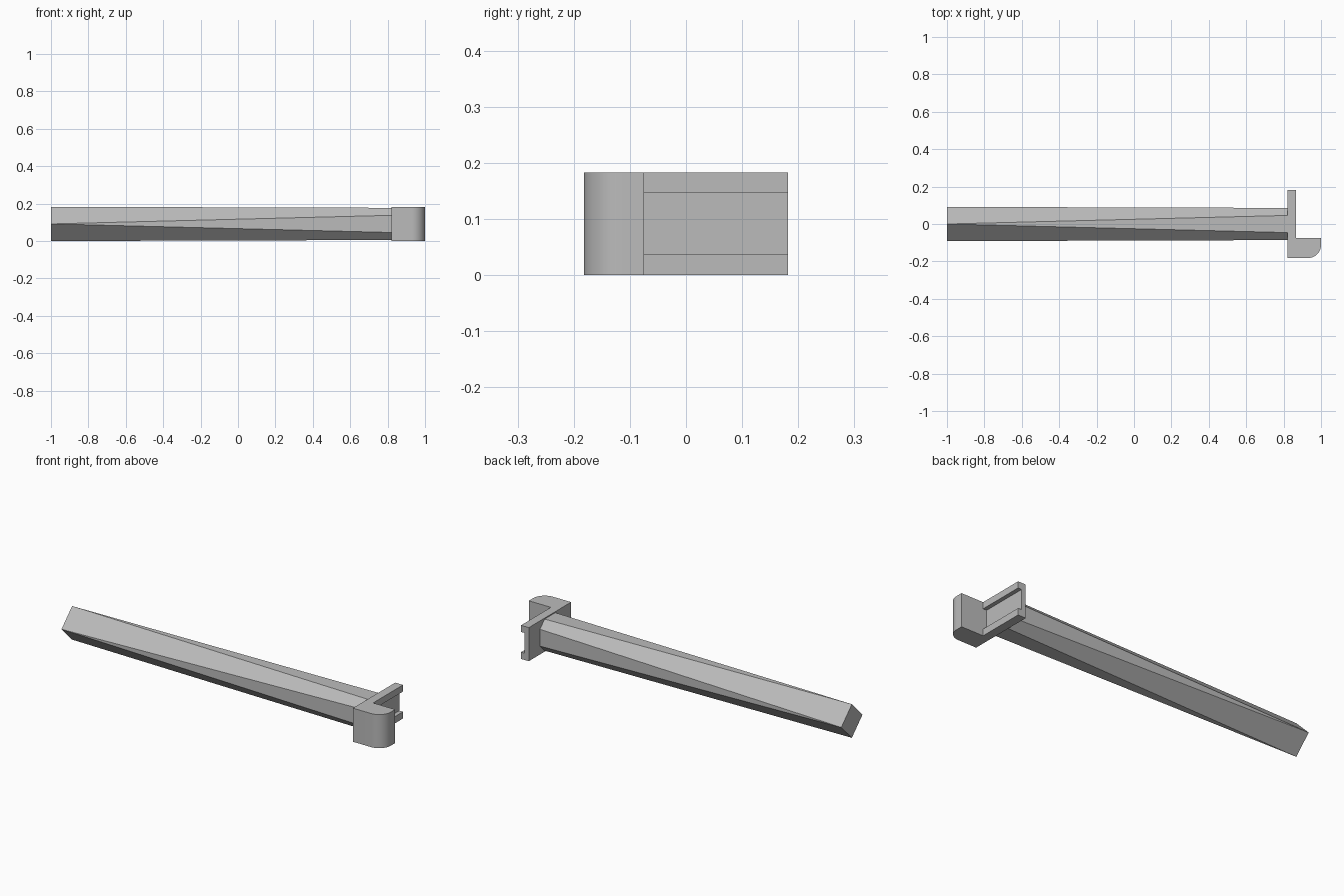
import bpy
import bmesh
from math import sin, cos, pi
from mathutils import Vector

cube = bpy.data.objects.get("Cube")
if cube:
    bpy.data.objects.remove(cube, do_unlink=True)

HEIGHT = 0.183
MID = HEIGHT / 2

grey = bpy.data.materials.new("plain grey")
grey.use_nodes = True
grey.diffuse_color = (0.5, 0.5, 0.5, 1)
grey.node_tree.nodes["Principled BSDF"].inputs["Base Color"].default_value = (0.5, 0.5, 0.5, 1)


def make_object(name, bm):
    bmesh.ops.recalc_face_normals(bm, faces=bm.faces)
    mesh = bpy.data.meshes.new(name)
    bm.to_mesh(mesh)
    bm.free()
    mesh.materials.append(grey)
    obj = bpy.data.objects.new(name, mesh)
    bpy.context.collection.objects.link(obj)
    return obj


def prism(name, outline, z0, z1):
    """Extrude an x/y outline upwards."""
    bm = bmesh.new()
    face = bm.faces.new([bm.verts.new((x, y, z0)) for x, y in outline])
    top = bmesh.ops.extrude_face_region(bm, geom=[face])["geom"]
    bmesh.ops.translate(bm, vec=(0, 0, z1 - z0),
                        verts=[v for v in top if isinstance(v, bmesh.types.BMVert)])
    return make_object(name, bm)


# Shaft: a diamond at the free end, widening into an octagon at the bracket
bm = bmesh.new()
near, far = [], []
for i in range(4):
    a = i * pi / 2
    out = Vector((0, cos(a), sin(a)))
    side = Vector((0, -sin(a), cos(a)))
    near.append(bm.verts.new(Vector((-1, 0, MID)) + out * MID))
    end = Vector((0.825, 0, MID)) + out * 0.086
    far.append([bm.verts.new(end - side * 0.046), bm.verts.new(end + side * 0.046)])
for i in range(4):
    j = (i + 1) % 4
    bm.faces.new((near[i], far[i][0], far[i][1]))
    bm.faces.new((near[i], far[i][1], far[j][0], near[j]))
bm.faces.new(near)
bm.faces.new([v for pair in far for v in pair])
make_object("shaft", bm)

# Bracket: back plate and jaw in one outline, with a rounded outer corner
r = 0.07
corner = [(1 - r + r * sin(t), -0.182 + r - r * cos(t))
          for t in (k * pi / 24 for k in range(13))]
outline = [(0.82, 0.182), (0.82, -0.182)] + corner + [
    (1.0, -0.075), (0.867, -0.075), (0.867, 0.182)]
bracket = prism("bracket", outline, 0, HEIGHT)

# Channel along the outer side of the plate
cutter = prism("channel_cutter", [(0.845, -0.075), (0.9, -0.075), (0.9, 0.25), (0.845, 0.25)],
               0.037, 0.147)
cutter.hide_render = True
cutter.hide_viewport = True
cut = bracket.modifiers.new("channel", 'BOOLEAN')
cut.operation = 'DIFFERENCE'
cut.solver = 'EXACT'
cut.object = cutter

# Smooth the rounded corner, keep other edges sharp
bpy.ops.object.select_all(action='DESELECT')
bracket.select_set(True)
bpy.context.view_layer.objects.active = bracket
bpy.ops.object.modifier_apply(modifier="channel")
bpy.data.objects.remove(cutter, do_unlink=True)
bpy.ops.object.shade_smooth_by_angle()
